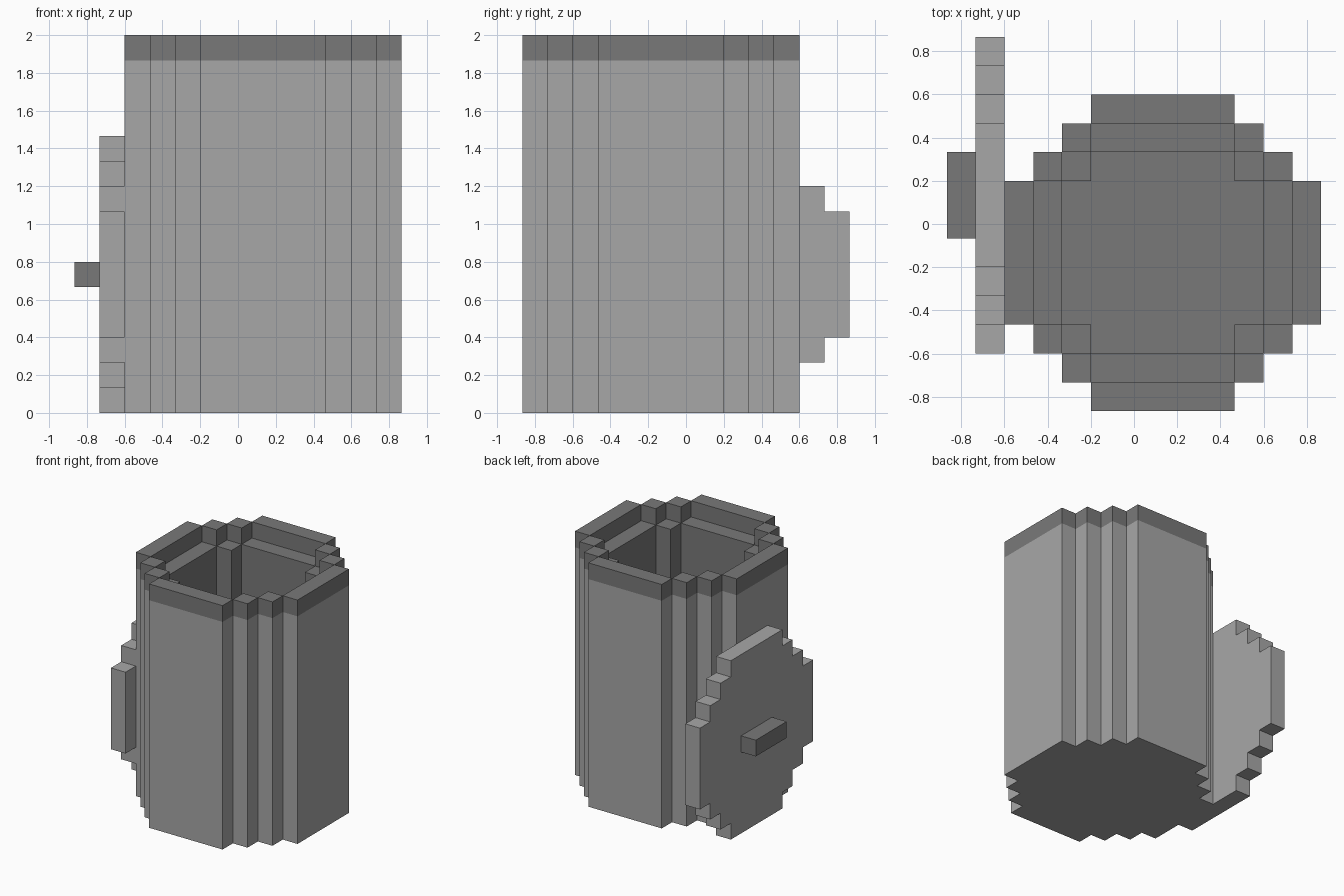
import bpy, bmesh
from mathutils import Matrix

if "Cube" in bpy.data.objects:
    bpy.data.objects.remove(bpy.data.objects["Cube"], do_unlink=True)

U = 2 / 15  # size of one block
H = 2.5     # half the length of a flat side, in blocks


def material(name, value):
    m = bpy.data.materials.new(name)
    m.use_nodes = True
    color = (value, value, value, 1)
    m.diffuse_color = color
    m.node_tree.nodes["Principled BSDF"].inputs["Base Color"].default_value = color
    return m


LIGHT = material("light grey", 0.386)
DARK = material("dark grey", 0.191)


def rectangle(x0, y0, x1, y1):
    return [(x0, y0), (x1, y0), (x1, y1), (x0, y1)]


def rotated(points):
    return [(-y, x) for x, y in points]


def stepped_disc(steps):
    """Outline of a blocky disc: flat sides joined by stepped corners."""
    quarter = []
    for i in range(steps + 1):
        quarter.append((H + steps - i, H + i))
        if i < steps:
            quarter.append((H + steps - i - 1, H + i))
    outline = []
    for _ in range(4):
        outline += quarter
        quarter = rotated(quarter)
    return [outline]


def stepped_ring(steps):
    """The border blocks of a blocky disc: one flat and its corner blocks, four times."""
    quarter = [rectangle(-H, H + steps - 1, H, H + steps)]
    for i in range(steps - 1):
        x, y = H + i, H + steps - 2 - i
        quarter.append(rectangle(x, y, x + 1, y + 1))
    pieces = []
    for _ in range(4):
        pieces += quarter
        quarter = [rotated(p) for p in quarter]
    return pieces


def extruded(name, outlines, low, high, mat, place):
    """Make one object of prisms that rise from low to high."""
    bm = bmesh.new()
    for pts in outlines:
        face = bm.faces.new([bm.verts.new((x, y, low)) for x, y in pts])
        new = bmesh.ops.extrude_face_region(bm, geom=[face], use_keep_orig=True)["geom"]
        top = [g for g in new if isinstance(g, bmesh.types.BMVert)]
        bmesh.ops.translate(bm, verts=top, vec=(0, 0, high - low))
    bmesh.ops.recalc_face_normals(bm, faces=bm.faces[:])
    bm.transform(place)
    mesh = bpy.data.meshes.new(name)
    bm.to_mesh(mesh)
    bm.free()
    mesh.materials.append(mat)
    bpy.context.collection.objects.link(bpy.data.objects.new(name, mesh))


scale = Matrix.Scale(U, 4)

# Container, standing upright on a thin base
stand = scale @ Matrix.Translation((1, -1, 0))
T = 0.03
extruded("base", stepped_disc(3), 0, T, LIGHT, stand)
extruded("inner_floor", stepped_disc(1), T, 2 * T, DARK, stand)
extruded("outer_wall", stepped_ring(3), T, 14, LIGHT, stand)
extruded("inner_lining", stepped_ring(2), T, 14, DARK, stand)
extruded("rim", stepped_ring(3), 14, 15, DARK, stand)

# Lid, leaning on its edge against the side, with its handle
turn = Matrix(((0, 0, 1, 0), (1, 0, 0, 0), (0, 1, 0, 0), (0, 0, 0, 1)))
lean = scale @ Matrix.Translation((0, 1, 5.5)) @ turn
extruded("lid", stepped_disc(3), -5.5, -4.5, LIGHT, lean)
extruded("lid_handle", [rectangle(-1.5, -0.5, 1.5, 0.5)], -6.5, -5.5, DARK, lean)
